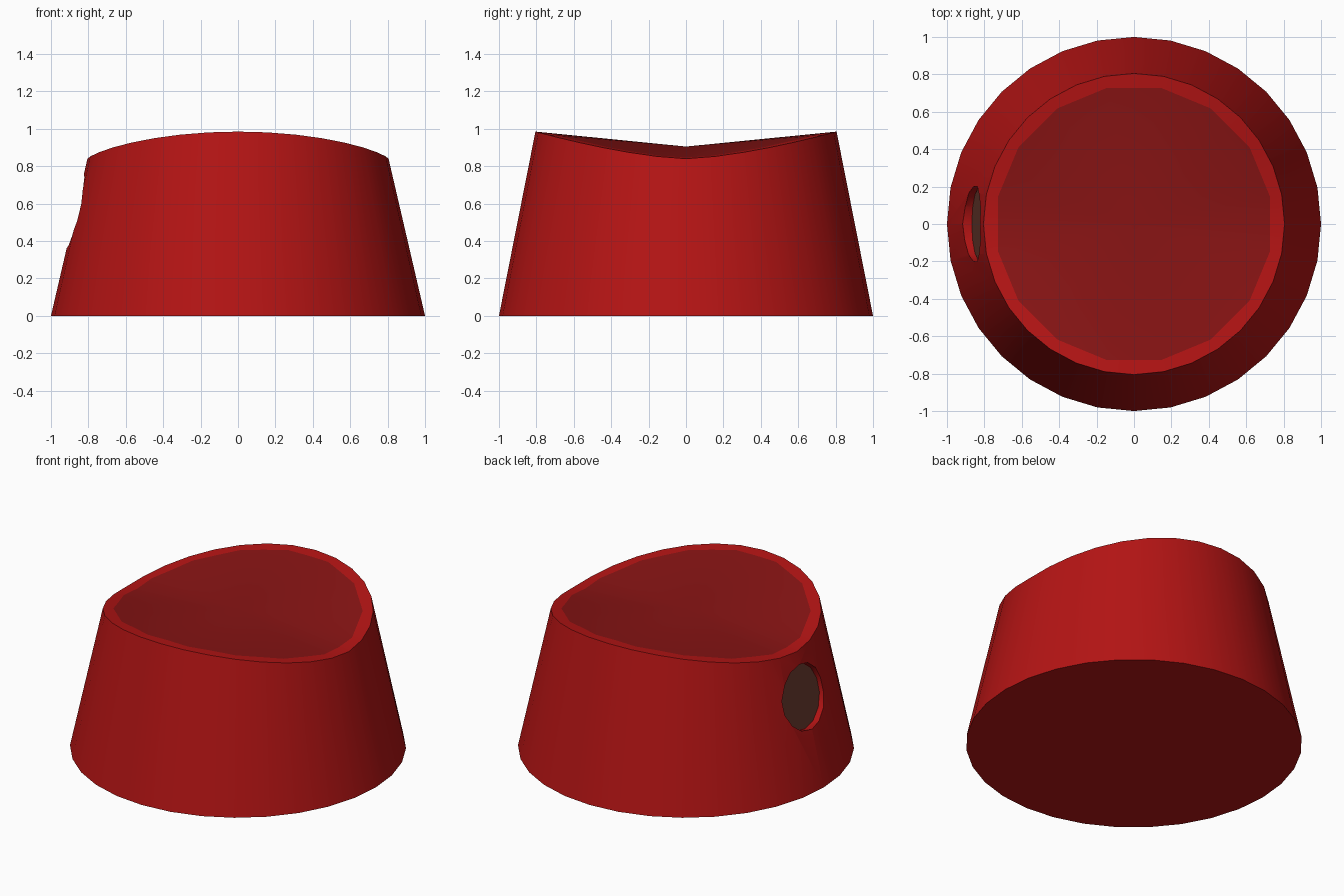
import bpy, bmesh, math
from mathutils import Matrix, Vector

if "Cube" in bpy.data.objects:
    bpy.data.objects.remove(bpy.data.objects["Cube"])


def material(name, rgb):
    m = bpy.data.materials.new(name)
    m.diffuse_color = (*rgb, 1)
    m.use_nodes = True
    m.node_tree.nodes["Principled BSDF"].inputs["Base Color"].default_value = m.diffuse_color
    return m


def make_object(name, bm, mats):
    bmesh.ops.recalc_face_normals(bm, faces=bm.faces)
    me = bpy.data.meshes.new(name)
    bm.to_mesh(me)
    bm.free()
    ob = bpy.data.objects.new(name, me)
    bpy.context.collection.objects.link(ob)
    for m in mats:
        me.materials.append(m)
    return ob


def smooth(ob, angle):
    bpy.ops.object.select_all(action='DESELECT')
    ob.select_set(True)
    bpy.context.view_layer.objects.active = ob
    bpy.ops.object.shade_smooth_by_angle(angle=math.radians(angle))


red = material("red", (0.46, 0.007, 0.007))
dark_red = material("dark_red", (0.25, 0.007, 0.007))
brown = material("brown", (0.13, 0.04, 0.025))

N, R_TOP, Z_MID = 32, 0.805, 0.905


def rim_z(t):
    return 0.84 + 0.145 * abs(math.sin(t)) ** 1.5


def dish_point(r, t):
    k = r / R_TOP
    return (r * math.cos(t), r * math.sin(t), Z_MID + (rim_z(t) - Z_MID) * k)


# tapered body with a saddle-shaped top
bm = bmesh.new()
angles = [2 * math.pi * i / N for i in range(N)]
base = [bm.verts.new((math.cos(t), math.sin(t), 0)) for t in angles]
rim = [bm.verts.new(dish_point(R_TOP, t)) for t in angles]
inner = []
for i, t in enumerate(angles):
    # inner edge has 16 sides: the even points lie at the middle of each side
    r = 0.742 if i % 2 else 0.742 * math.cos(math.pi / 16)
    inner.append(bm.verts.new(dish_point(r, t)))
mid = bm.verts.new((0, 0, Z_MID))
bm.faces.new(base)
for i in range(N):
    j = (i + 1) % N
    bm.faces.new((base[i], base[j], rim[j], rim[i]))
    bm.faces.new((rim[i], rim[j], inner[j], inner[i]))
    bm.faces.new((inner[i], inner[j], mid)).material_index = 1
body = make_object("body", bm, [red, dark_red])

# round recess in the left side, perpendicular to the sloping wall
SIDES, RAD, DEPTH = 14, 0.205, 0.05
normal = Vector((-1, 0, 0.23)).normalized()
centre = Vector((-0.868, 0, 0.56))
turn = normal.to_track_quat('Z', 'Y').to_matrix().to_4x4()

bm = bmesh.new()
bmesh.ops.create_cone(bm, cap_ends=True, segments=SIDES, radius1=RAD, radius2=RAD, depth=0.4,
                      matrix=Matrix.Translation(centre + normal * (0.2 - DEPTH)) @ turn)
cutter = make_object("recess_cutter", bm, [red])
mod = body.modifiers.new("recess", 'BOOLEAN')
mod.operation = 'DIFFERENCE'
mod.solver = 'EXACT'
mod.object = cutter
bpy.context.view_layer.objects.active = body
bpy.ops.object.modifier_apply(modifier=mod.name)
bpy.data.objects.remove(cutter)
smooth(body, 30)

# brown disc on the floor of the recess
bm = bmesh.new()
bmesh.ops.create_circle(bm, cap_ends=True, cap_tris=True, segments=SIDES, radius=RAD - 0.004,
                        matrix=Matrix.Translation(centre - normal * (DEPTH - 0.003)) @ turn)
disc = make_object("recess_disc", bm, [brown])
if disc.data.polygons[0].normal.dot(normal) < 0:
    disc.data.flip_normals()
